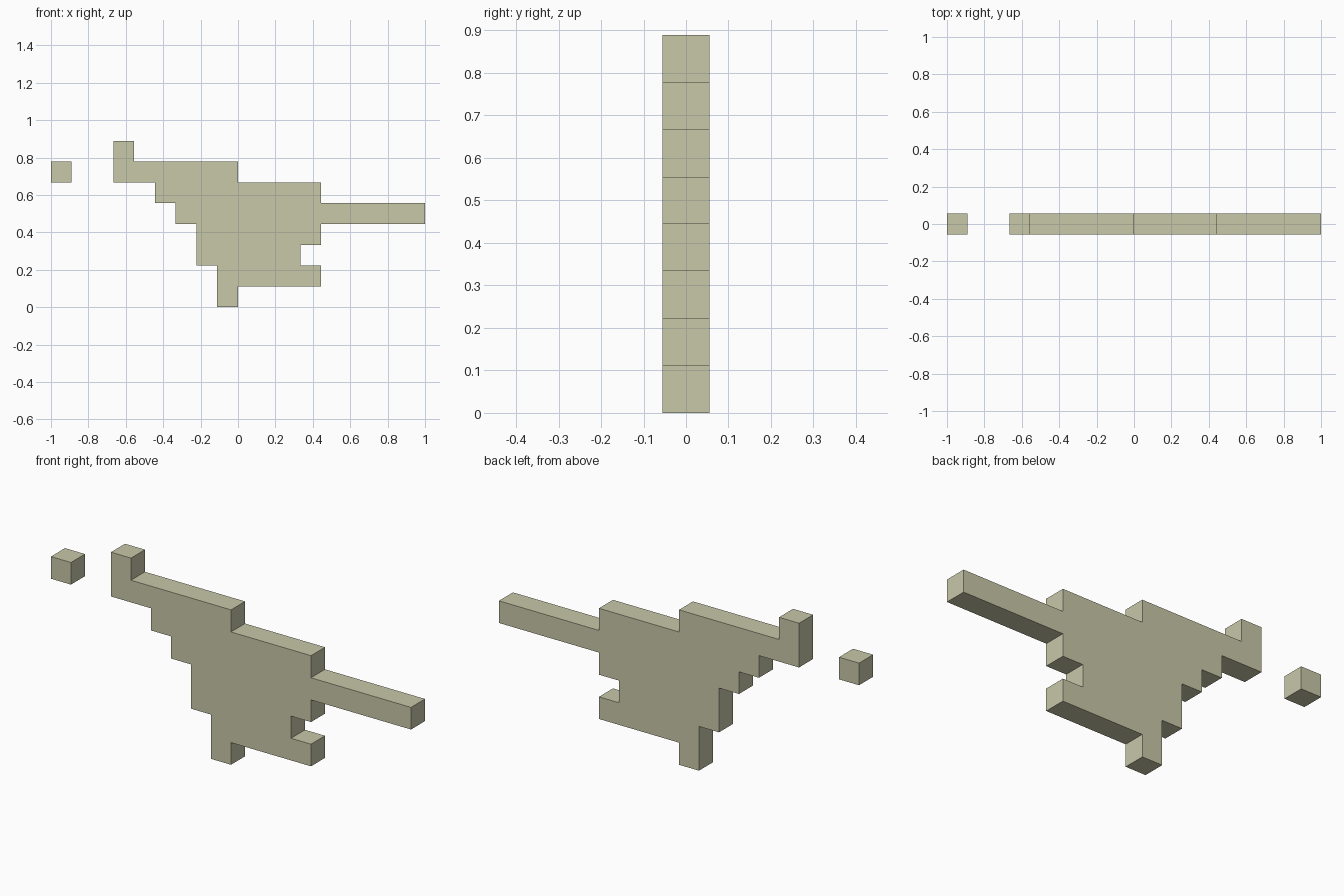
import bpy
import bmesh

if "Cube" in bpy.data.objects:
    bpy.data.objects.remove(bpy.data.objects["Cube"])

U = 1 / 9  # one grid cell

mat = bpy.data.materials.new("pale_khaki")
mat.diffuse_color = (0.58, 0.58, 0.40, 1)
mat.use_nodes = True
mat.node_tree.nodes["Principled BSDF"].inputs["Base Color"].default_value = mat.diffuse_color


def slab(name, outline):
    """Extrude an x/z outline (in grid cells) one cell deep, centred on y = 0."""
    bm = bmesh.new()
    face = bm.faces.new([bm.verts.new((x * U, -U / 2, z * U)) for x, z in outline])
    ext = bmesh.ops.extrude_face_region(bm, geom=[face], use_keep_orig=True)
    verts = [g for g in ext["geom"] if isinstance(g, bmesh.types.BMVert)]
    bmesh.ops.translate(bm, verts=verts, vec=(0, U, 0))
    bmesh.ops.recalc_face_normals(bm, faces=bm.faces)
    mesh = bpy.data.meshes.new(name)
    bm.to_mesh(mesh)
    bm.free()
    mesh.materials.append(mat)
    obj = bpy.data.objects.new(name, mesh)
    bpy.context.collection.objects.link(obj)


# Stepped main body with the long arm on the right
slab("stepped_body", [
    (-1, 0), (0, 0), (0, 1), (4, 1), (4, 2), (3, 2), (3, 3), (4, 3), (4, 4),
    (9, 4), (9, 5), (4, 5), (4, 6), (0, 6), (0, 7), (-5, 7), (-5, 8), (-6, 8),
    (-6, 6), (-4, 6), (-4, 5), (-3, 5), (-3, 4), (-2, 4), (-2, 2), (-1, 2)])

# Separate cube on the left
slab("loose_cube", [(-9, 6), (-8, 6), (-8, 7), (-9, 7)])
